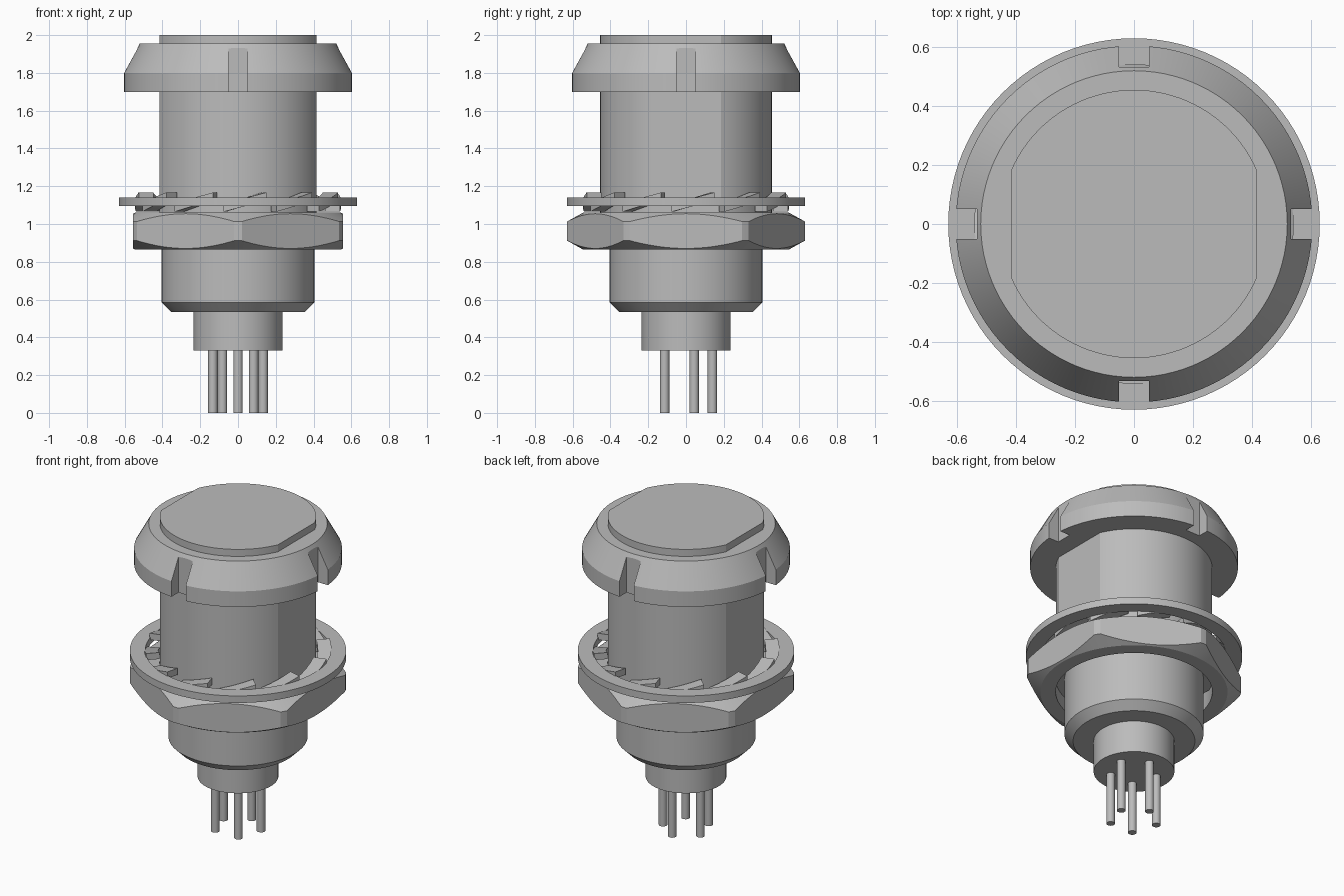
import bpy, bmesh, math
from math import cos, sin, pi, radians

cube = bpy.data.objects.get("Cube")
if cube:
    bpy.data.objects.remove(cube, do_unlink=True)

SEG = 96
GREY = (0.5, 0.5, 0.5, 1.0)
metal = bpy.data.materials.new("grey metal")
metal.use_nodes = True
metal.diffuse_color = GREY
metal.node_tree.nodes["Principled BSDF"].inputs["Base Color"].default_value = GREY


def finish(name, bm):
    """Turn a bmesh into a named grey object."""
    bmesh.ops.remove_doubles(bm, verts=bm.verts, dist=1e-5)
    bmesh.ops.recalc_face_normals(bm, faces=bm.faces)
    mesh = bpy.data.meshes.new(name)
    bm.to_mesh(mesh)
    bm.free()
    mesh.materials.append(metal)
    obj = bpy.data.objects.new(name, mesh)
    bpy.context.collection.objects.link(obj)
    return obj


def smooth(obj):
    bpy.ops.object.select_all(action='DESELECT')
    obj.select_set(True)
    bpy.context.view_layer.objects.active = obj
    bpy.ops.object.shade_smooth_by_angle(angle=radians(20))


def lathe(name, profile, closed=False):
    """Revolve (radius, z) points about z."""
    bm = bmesh.new()
    vs = [bm.verts.new((r, 0, z)) for r, z in profile]
    es = [bm.edges.new(p) for p in zip(vs, vs[1:])]
    if closed:
        es.append(bm.edges.new((vs[-1], vs[0])))
    bmesh.ops.spin(bm, geom=vs + es, cent=(0, 0, 0), axis=(0, 0, 1),
                   angle=2 * pi, steps=SEG, use_merge=True)
    return finish(name, bm)


def prism(name, outline, z0, z1):
    """Extrude an (x, y) outline between two heights."""
    bm = bmesh.new()
    low = [bm.verts.new((x, y, z0)) for x, y in outline]
    high = [bm.verts.new((x, y, z1)) for x, y in outline]
    bm.faces.new(low[::-1])
    bm.faces.new(high)
    n = len(low)
    for i in range(n):
        j = (i + 1) % n
        bm.faces.new((low[i], low[j], high[j], high[i]))
    return finish(name, bm)


def boolean(obj, cutter, operation):
    mod = obj.modifiers.new("cut", 'BOOLEAN')
    mod.operation, mod.object, mod.solver = operation, cutter, 'EXACT'
    bpy.ops.object.select_all(action='DESELECT')
    bpy.context.view_layer.objects.active = obj
    obj.select_set(True)
    bpy.ops.object.modifier_apply(modifier=mod.name)
    bpy.data.objects.remove(cutter, do_unlink=True)


# Main barrel: a round bar with two flats facing left and right
R, FLAT = 0.455, 0.415
a = math.acos(FLAT / R)
arc = [a + (pi - 2 * a) * i / 40 for i in range(41)]
outline = [(R * cos(t), R * sin(t)) for t in arc]
outline += [(-x, -y) for x, y in outline]
smooth(prism("barrel", outline, 0.95, 2.0))

# Stepped lower body with chamfered shoulder and pin collar
smooth(lathe("lower_body", [(0, 0.33), (0.235, 0.33), (0.235, 0.535), (0.355, 0.535),
                            (0.405, 0.585), (0.405, 0.96), (0, 0.96)]))

# Bezel ring with four spanner notches
bezel = lathe("bezel_ring", [(0.40, 1.70), (0.605, 1.70), (0.605, 1.80),
                             (0.52, 1.955), (0.40, 1.955)], closed=True)
for k in range(4):
    c, s = round(cos(k * pi / 2)), round(sin(k * pi / 2))
    corners = [(0.532, -0.051), (0.7, -0.051), (0.7, 0.051), (0.532, 0.051)]
    cutter = prism("notch_cutter", [(x * c - y * s, x * s + y * c) for x, y in corners], 1.6, 2.1)
    cutter.hide_render = True
    boolean(bezel, cutter, 'DIFFERENCE')
smooth(bezel)

# Hexagonal nut with conical chamfers on both faces
nut = lathe("hex_nut", [(0.456, 0.865), (0.545, 0.865), (0.63, 0.912), (0.63, 1.013),
                        (0.545, 1.06), (0.456, 1.06)], closed=True)
hexagon = [(0.641 * cos(pi / 2 + k * pi / 3), 0.641 * sin(pi / 2 + k * pi / 3)) for k in range(6)]
hex_cutter = prism("hex_cutter", hexagon, 0.8, 1.2)
hex_cutter.hide_render = True
boolean(nut, hex_cutter, 'INTERSECT')
smooth(nut)

# Lock washer ring
smooth(lathe("washer_ring", [(0.54, 1.095), (0.63, 1.095), (0.63, 1.14), (0.54, 1.14)], closed=True))

# Twelve twisted teeth inside the washer
bm = bmesh.new()
STEPS = 4
for k in range(12):
    start = radians(-8 + 30 * k)
    rows = []
    for i in range(STEPS + 1):
        f = i / STEPS
        t, z = start + radians(24) * f, 1.065 + 0.06 * f
        rows.append([bm.verts.new((r * cos(t), r * sin(t), z + h))
                     for r, h in ((0.465, 0), (0.545, 0), (0.545, 0.042), (0.465, 0.042))])
    bm.faces.new(rows[0])
    bm.faces.new(rows[-1][::-1])
    for p, q in zip(rows, rows[1:]):
        for j in range(4):
            m = (j + 1) % 4
            bm.faces.new((p[j], p[m], q[m], q[j]))
smooth(finish("washer_teeth", bm))

# Five contact pins in a pentagon
for k in range(5):
    t = pi / 2 + k * 2 * pi / 5
    px, py = 0.14 * cos(t), 0.14 * sin(t)
    ring = [(px + 0.025 * cos(u * pi / 12), py + 0.025 * sin(u * pi / 12)) for u in range(24)]
    smooth(prism(f"contact_pin_{k + 1}", ring, 0.0, 0.34))
